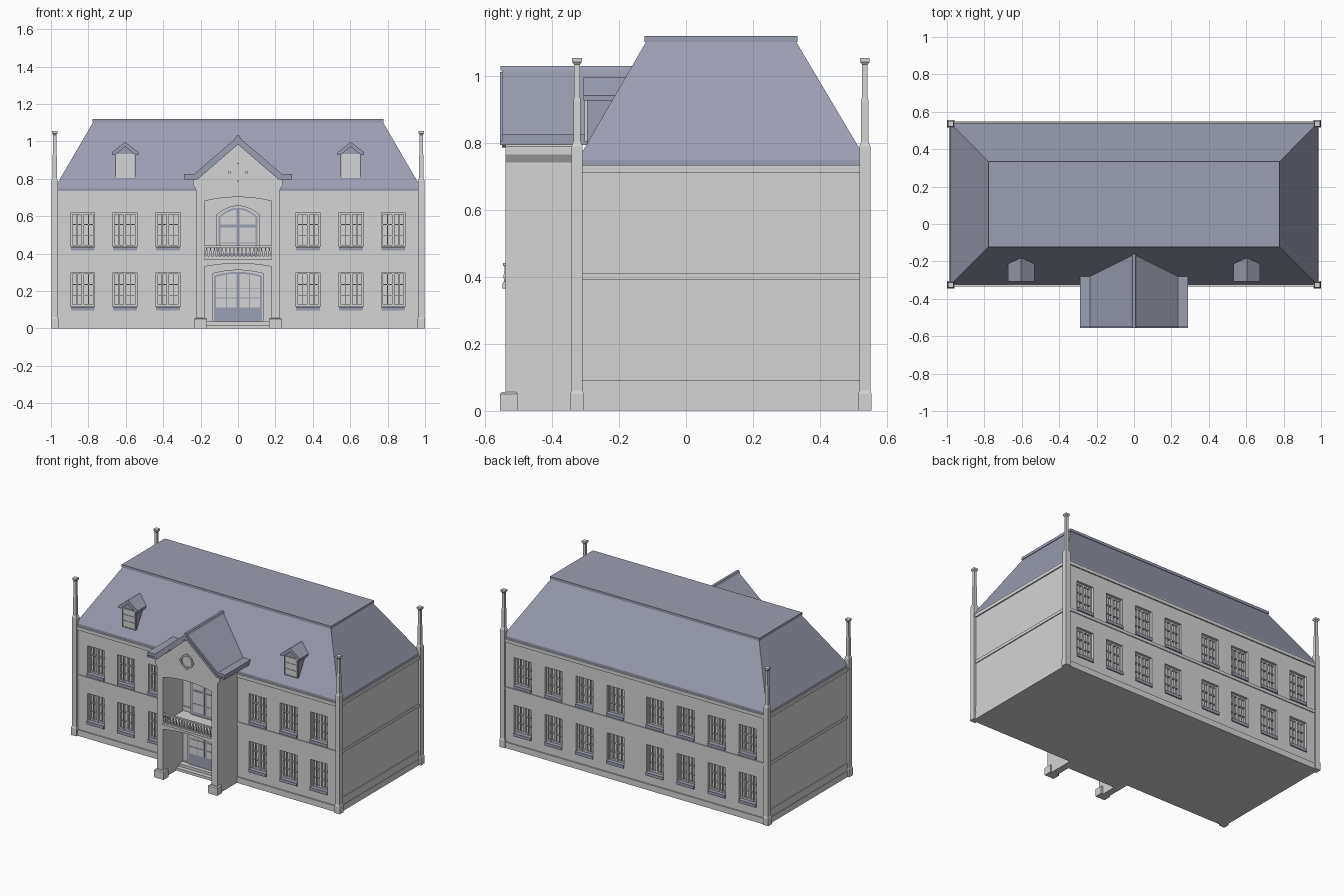
import bpy, bmesh, math

if "Cube" in bpy.data.objects:
    bpy.data.objects.remove(bpy.data.objects["Cube"])


def material(name, rgb):
    m = bpy.data.materials.new(name)
    m.diffuse_color = (*rgb, 1)
    m.use_nodes = True
    m.node_tree.nodes["Principled BSDF"].inputs["Base Color"].default_value = m.diffuse_color
    return m


WALL = material("pale_stone", (0.66, 0.66, 0.66))
SLATE = material("blue_grey_slate", (0.33, 0.345, 0.44))


def finish(name, bm, mat):
    bmesh.ops.recalc_face_normals(bm, faces=bm.faces)
    me = bpy.data.meshes.new(name)
    bm.to_mesh(me)
    bm.free()
    ob = bpy.data.objects.new(name, me)
    bpy.context.collection.objects.link(ob)
    me.materials.append(mat)
    return ob


def add_box(bm, x0, x1, y0, y1, z0, z1):
    v = [bm.verts.new((x, y, z)) for z in (z0, z1)
         for x, y in ((x0, y0), (x1, y0), (x1, y1), (x0, y1))]
    for f in ((0, 1, 2, 3), (4, 5, 6, 7), (0, 1, 5, 4), (1, 2, 6, 5), (2, 3, 7, 6), (3, 0, 4, 7)):
        bm.faces.new([v[i] for i in f])


def boxes(name, items, mat):
    bm = bmesh.new()
    for b in items:
        add_box(bm, *b)
    return finish(name, bm, mat)


def add_prism(bm, pts, y0, y1):
    a = [bm.verts.new((x, y0, z)) for x, z in pts]
    b = [bm.verts.new((x, y1, z)) for x, z in pts]
    bm.faces.new(a)
    bm.faces.new(b)
    for i in range(len(a)):
        j = (i + 1) % len(a)
        bm.faces.new((a[i], a[j], b[j], b[i]))


def prism(name, pts, y0, y1, mat):
    bm = bmesh.new()
    add_prism(bm, pts, y0, y1)
    return finish(name, bm, mat)


def mirrored(half):
    """Close a right-hand outline across x = 0."""
    return half + [(-x, z) for x, z in reversed(half) if x > 1e-6]


def loft(name, levels, mat):
    """Stack of rectangles: z, x0, x1, y0, y1."""
    bm = bmesh.new()
    rows = [[bm.verts.new((x, y, z)) for x, y in ((x0, y0), (x1, y0), (x1, y1), (x0, y1))]
            for z, x0, x1, y0, y1 in levels]
    for a, b in zip(rows, rows[1:]):
        for i in range(4):
            j = (i + 1) % 4
            bm.faces.new((a[i], a[j], b[j], b[i]))
    bm.faces.new(rows[0])
    bm.faces.new(rows[-1])
    return finish(name, bm, mat)


def arch(w, z0, zs, zt, xa=None, xb=None, n=12):
    """Opening with a shallow curved head, optionally only from xa to xb."""
    xa, xb = (-w if xa is None else xa), (w if xb is None else xb)
    top = [xb + (xa - xb) * i / n for i in range(n + 1)]
    return [(xa, z0), (xb, z0)] + [(x, zs + (zt - zs) * (1 - (x / w) ** 2)) for x in top]


def cut(ob, cutter):
    m = ob.modifiers.new("openings", 'BOOLEAN')
    m.object, m.operation, m.solver = cutter, 'DIFFERENCE', 'EXACT'
    bpy.context.view_layer.objects.active = ob
    bpy.ops.object.modifier_apply(modifier=m.name)
    bpy.data.objects.remove(cutter)


# Window layout: x, base z, wall y, outward direction
YF, YB = -0.325, 0.54
floors = (0.095, 0.415)
wins = [(s * x, z, YF, -1) for s in (-1, 1) for x in (0.375, 0.605, 0.83) for z in floors]
wins += [(s * x, z, YB, 1) for s in (-1, 1) for x in (0.147, 0.377, 0.607, 0.837) for z in floors]
W, H, D = 0.064, 0.205, 0.03

# Main walls with recessed window openings
walls = boxes("main_walls", [(-0.98, 0.98, YF, YB, 0, 0.735)], WALL)
cut(walls, boxes("window_cutter", [(x - W, x + W, y - D, y + D, z, z + H) for x, z, y, s in wins], WALL))

# Window bars and sills
bars, sills = [], []
for x, z, y, s in wins:
    def depth(a, b):
        return sorted((y + s * a, y + s * b))
    zb = z + 0.022
    for dx, t in ((-W + .005, .005), (W - .005, .005), (0, .006), (-.031, .002), (.031, .002)):
        bars.append((x + dx - t, x + dx + t, *depth(-D - .002, -.016), zb, z + H))
    for zz, t in ((zb + .005, .005), (z + H - .005, .005), (z + .08, .002), (z + .14, .003)):
        bars.append((x - W, x + W, *depth(-D - .002, -.018), zz - t, zz + t))
    sills.append((x - W, x + W, *depth(-D - .002, .008), z, z + 0.02))
boxes("window_bars", bars, WALL)
boxes("window_sills", sills, SLATE)

# Plinth, string course and cornice
boxes("wall_bands", [(-.98 - e, .98 + e, YF - e, YB + e, a, b) for a, b, e in
                     ((0, .04, .008), (.39, .41, .006), (.71, .733, .008))], WALL)
boxes("side_plinths", [(s * .982 - .003, s * .982 + .003, YF, YB, .04, .09) for s in (-1, 1)], WALL)

# Hipped mansard roof with a flat top
loft("main_roof", [(.733, -.98, .98, -.324, .539), (.75, -.98, .98, -.324, .539),
                   (1.102, -.775, .775, -.12, .33), (1.102, -.779, .779, -.124, .334),
                   (1.12, -.779, .779, -.124, .334)], SLATE)

# Corner pillars with slender chimney tops
profile = ((0, .02), (.05, .02), (.06, .0165), (.79, .0165), (.805, .011), (.925, .011),
           (.94, .0085), (1.035, .0085), (1.043, .0145), (1.055, .0145))
for cx in (-.98, .98):
    for cy in (-.326, .535):
        loft("corner_pillar", [(z, cx - h, cx + h, cy - h, cy + h) for z, h in profile], WALL)

# Entrance bay with arched porch and balcony openings
bay = prism("entrance_bay", mirrored([(.225, 0), (.225, .742), (.24, .766), (.24, .79), (0, .995)]),
            -.54, -.322, WALL)
cut(bay, prism("porch_cutter", arch(.18, -.1, .33, .347), -.7, -.3, WALL))
cut(bay, prism("balcony_cutter", arch(.18, .375, .68, .702), -.7, -.3, WALL))
for s in (-1, 1):
    loft("pier_base", [(z, s * .2 - h, s * .2 + h, -.53 - k, -.53 + k) for z, h, k in
                       ((0, .035, .026), (.05, .035, .026), (.056, .028, .02))], WALL)
boxes("entrance_steps", [(-.18, .18, -.40, -.32, 0, .018), (-.18, .18, -.37, -.32, .018, .036)], WALL)

# Gable roof over the entrance with flat eaves
prism("gable_roof", [(.29, .795), (.29, .825), (.235, .825), (0, 1.027), (-.235, .825), (-.29, .825),
                     (-.29, .795), (-.218, .795), (0, .983), (.218, .795)], -.55, -.15, SLATE)
prism("gable_trim", [(.288, .807), (.235, .807), (0, 1.012), (-.235, .807), (-.288, .807),
                     (-.288, .795), (-.226, .795), (0, .994), (.226, .795), (.288, .795)],
      -.556, -.549, SLATE)
prism("gable_ridge", [(-.014, 1.017), (.014, 1.017), (.008, 1.031), (-.008, 1.031)], -.555, -.15, SLATE)

# Round gable window with four keystones
bm = bmesh.new()
N = 24
loops = [[bm.verts.new((r * math.cos(i * math.tau / N), y, .835 + r * math.sin(i * math.tau / N)))
          for i in range(N)] for r, y in ((.046, -.539), (.046, -.548), (.037, -.548), (.037, -.539))]
for k in range(4):
    a, b = loops[k], loops[(k + 1) % 4]
    for i in range(N):
        j = (i + 1) % N
        bm.faces.new((a[i], a[j], b[j], b[i]))
finish("round_window_ring", bm, WALL)
boxes("round_window_keystones", [(x - .006, x + .006, -.551, -.539, z - .006, z + .006) for x, z in
                                 ((.044, .835), (-.044, .835), (0, .879), (0, .791))], WALL)

# Balcony edge and balustrade
boxes("balcony_edge", [(-.178, .178, -.549, -.53, .365, .38)], WALL)
rails = [(-.178, .178, -.547, -.533, .432, .442), (-.178, .178, -.546, -.534, .38, .386)]
boxes("balcony_rails", rails, WALL)
n = 17
for i in range(n):
    x = -.168 + .336 * i / (n - 1)
    loft("baluster", [(z, x - h, x + h, -.54 - h, -.54 + h) for z, h in
                      ((.385, .004), (.402, .006), (.42, .003), (.434, .004))], WALL)

# Arched double doors: slate leaves with pale panes
def door(name, w, z0, zs, zt, panes, rows, gap):
    prism(name + "_surround", arch(w + .012, z0, zs + .012, zt + .012), -.338, -.32, WALL)
    prism(name + "_leaves", arch(w, z0, zs, zt), -.343, -.32, SLATE)
    bm = bmesh.new()
    for s in (-1, 1):
        for a, b in panes:
            xa, xb = sorted((s * a, s * b))
            for za, zb in rows:
                add_prism(bm, [(xa, za), (xb, za), (xb, zb), (xa, zb)], -.346, -.342)
            add_prism(bm, arch(w, rows[-1][1] + gap, zs - .01, zt - .01, xa, xb), -.346, -.342)
    finish(name + "_panes", bm, WALL)


door("entrance_door", .128, .036, .282, .302, ((.009, .058), (.064, .118)),
     ((.112, .16), (.164, .212)), .005)
door("balcony_door", .105, .375, .595, .645, ((.009, .094),), ((.40, .455), (.459, .54)), .014)

# Dormers: body, window and small gabled roof
for s in (-1, 1):
    c = s * .603
    prism("dormer_body", [(c + .054, .78), (c + .054, .935), (c, .98), (c - .054, .935), (c - .054, .78)],
          -.296, -.17, SLATE)
    prism("dormer_window", [(c + .049, .805), (c + .049, .932), (c - .049, .932), (c - .049, .805)],
          -.3, -.295, WALL)
    bars = [(c + d - .003, c + d + .003, -.304, -.298, .805, .932) for d in (-.046, 0, .046)]
    bars += [(c - .049, c + .049, -.304, -.298, z, z + .005) for z in (.805, .846, .887, .927)]
    boxes("dormer_bars", bars, WALL)
    prism("dormer_roof", [(c + .07, .927), (c + .07, .942), (c, .997), (c - .07, .942), (c - .07, .927),
                          (c - .054, .927), (c, .972), (c + .054, .927)], -.307, -.17, SLATE)
